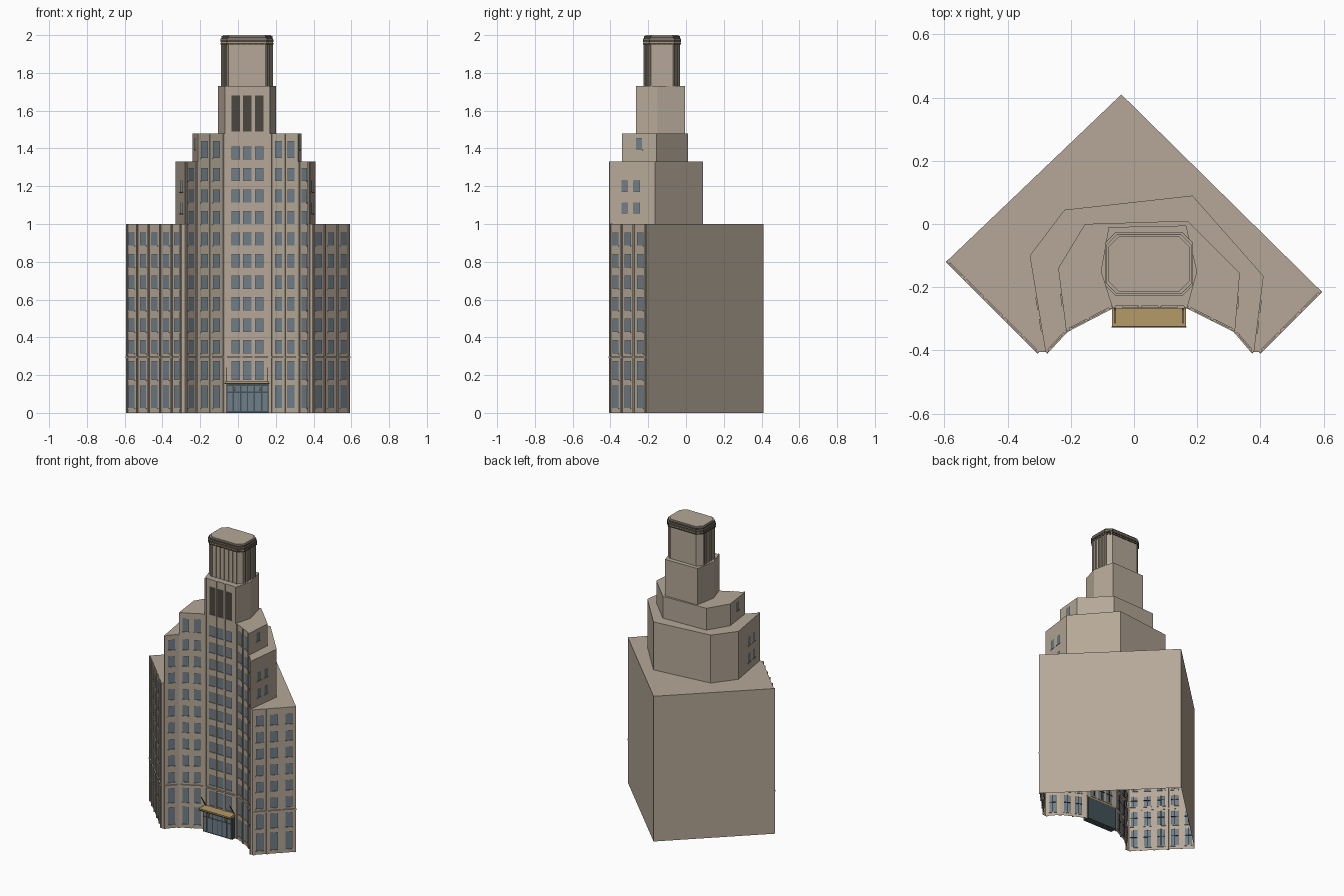
import bpy, bmesh, math
from mathutils import Matrix, Vector

cube = bpy.data.objects.get("Cube")
if cube:
    bpy.data.objects.remove(cube)


def material(name, rgb):
    m = bpy.data.materials.new(name)
    m.use_nodes = True
    m.diffuse_color = (*rgb, 1)
    m.node_tree.nodes["Principled BSDF"].inputs["Base Color"].default_value = (*rgb, 1)
    return m


STONE = material("warm stone", (0.46, 0.39, 0.31))
GLASS = material("blue grey glass", (0.16, 0.21, 0.25))
FRAME = material("dark frame", (0.07, 0.063, 0.052))
GOLD = material("canopy bronze", (0.46, 0.32, 0.14))
TEAL = material("entrance teal", (0.055, 0.085, 0.10))


def finish(bm, name, *mats):
    mesh = bpy.data.meshes.new(name)
    bm.to_mesh(mesh)
    bm.free()
    for m in mats:
        mesh.materials.append(m)
    ob = bpy.data.objects.new(name, mesh)
    bpy.context.scene.collection.objects.link(ob)
    return ob


# Repeated details are gathered into one mesh per kind
details = {}


def box(part, mat, M, lo, hi):
    bm = details.setdefault(part, (bmesh.new(), mat))[0]
    lo, hi = Vector(lo), Vector(hi)
    T = Matrix.Translation((lo + hi) / 2) @ Matrix.Diagonal((*(hi - lo), 1))
    bmesh.ops.create_cube(bm, size=1, matrix=M @ T)


def wall_frame(p, q):
    """Wall axes: x along the wall, y outward, z up; also the wall length."""
    a = Vector((*q, 0)) - Vector((*p, 0))
    length = a.length
    a /= length
    M = Matrix(((a.x, a.y, 0, p[0]), (a.y, -a.x, 0, p[1]), (0, 0, 1, 0), (0, 0, 0, 1)))
    return M, length


def prism(name, pts, z0, z1, skip=(), mat=STONE):
    """Open-bottomed block; edges in skip are left for window walls."""
    bm = bmesh.new()
    low = [bm.verts.new((*p, z0)) for p in pts]
    top = [bm.verts.new((*p, z1)) for p in pts]
    bm.faces.new(top)
    n = len(pts)
    for i in range(n):
        if i not in skip:
            j = (i + 1) % n
            bm.faces.new((low[i], low[j], top[j], top[i]))
    return finish(bm, name, mat)


def arch_corners(M, u0, u1, z1):
    """Stone corners that round off the head of an opening."""
    bm = details.setdefault("arch_heads", (bmesh.new(), STONE))[0]
    r, c = (u1 - u0) / 2, (u0 + u1) / 2
    for side in (-1, 1):
        arc = [(c + side * r * math.cos(t * math.pi / 12), z1 - r + r * math.sin(t * math.pi / 12))
               for t in range(7)]
        for a, b in zip(arc, arc[1:]):
            tri = [(c + side * r, z1), b, a] if side > 0 else [(c + side * r, z1), a, b]
            bm.faces.new([bm.verts.new(M @ Vector((u, -0.001, z))) for u, z in tri][::-1])


def dress(M, u0, u1, z0, z1, kind):
    """Bars, sill, arch and louvre slats of one opening."""
    c = (u0 + u1) / 2
    if kind == "louvre":
        for i in range(10):
            z = z0 + (i + 0.5) * (z1 - z0) / 10
            box("louvre_slats", STONE, M, (u0, -0.011, z - 0.002), (u1, -0.005, z + 0.002))
    else:
        zm = z0 + (z1 - z0) * 0.55
        box("window_bars", FRAME, M, (c - 0.002, -0.011, z0), (c + 0.002, -0.007, z1))
        box("window_bars", FRAME, M, (u0, -0.011, zm - 0.0015), (u1, -0.007, zm + 0.0015))
    if kind != "plain":
        arch_corners(M, u0, u1, z1)
    box("window_sills", STONE, M, (u0 - 0.003, -0.004, z0 - 0.005), (u1 + 0.003, 0.004, z0))


def window_wall(name, p, q, z0, z1, cols, width, rows, ribs=True):
    """Wall cut into a grid, with the window cells pushed in."""
    M, length = wall_frame(p, q)
    spans = [(c * length - width / 2, c * length + width / 2) for c in cols]
    us = [0, *[u for s in spans for u in s], length]
    zs = [z0, *[z for r in rows for z in r[:2]], z1]
    bm = bmesh.new()
    grid = [[bm.verts.new(M @ Vector((u, 0, z))) for u in us] for z in zs]
    glass, louvre = [], []
    for j in range(len(zs) - 1):
        for i in range(len(us) - 1):
            f = bm.faces.new((grid[j][i], grid[j][i + 1], grid[j + 1][i + 1], grid[j + 1][i]))
            if i % 2 and j % 2:
                kind = rows[j // 2][2]
                (louvre if kind == "louvre" else glass).append(f)
                dress(M, us[i], us[i + 1], zs[j], zs[j + 1], kind)
    bmesh.ops.inset_individual(bm, faces=glass + louvre, thickness=0.0003, depth=-0.012)
    ring = bmesh.ops.inset_individual(bm, faces=glass + louvre, thickness=0.003, depth=0)["faces"]
    for f in glass:
        f.material_index = 1
    for f in louvre + ring:
        f.material_index = 2
    finish(bm, name, STONE, GLASS, FRAME)
    # Piers between the window columns and a string course above the lower floors
    if ribs:
        gaps = [(a[1] + b[0]) / 2 for a, b in zip(spans, spans[1:])]
        for u in (0.006, *gaps, length - 0.006):
            box("wall_piers", STONE, M, (u - 0.005, -0.001, z0), (u + 0.005, 0.006, z1))
        box("string_course", STONE, M, (0, -0.001, 0.29), (length, 0.008, 0.299))


# Floor levels
LOWER = [(0.025, 0.145, "plain"), (0.175, 0.275, "plain")]


def floors(n):
    return [(0.315 + 0.114 * k, 0.385 + 0.114 * k, "plain") for k in range(n)]


# Plan of the concave front, left to right
A, B, C, D = (-0.30, -0.405), (-0.28, -0.405), (-0.215, -0.335), (-0.07, -0.26)
E, F, G, H = (0.17, -0.26), (0.32, -0.335), (0.38, -0.405), (0.395, -0.405)
R, K, L = (0.59, -0.21), (-0.04, 0.41), (-0.59, -0.115)
R2, L2 = (0.41, -0.165), (-0.33, -0.10)
R3, L3 = (0.335, -0.155), (-0.24, -0.14)

# Stepped masses
prism("main_block", [A, B, C, D, E, F, G, H, R, K, L], 0, 1.0, (1, 2, 3, 4, 5, 7, 10))
prism("lower_setback", [B, C, D, E, F, G, R2, (0.185, 0.09), (-0.22, 0.045), L2],
      1.0, 1.33, (0, 1, 2, 3, 4, 5, 9))
prism("middle_setback", [C, D, E, F, R3, (0.17, 0.01), (-0.155, 0), L3],
      1.33, 1.48, (0, 1, 2, 3, 7))
prism("upper_setback", [D, E, (0.20, -0.15), (0.165, -0.005), (-0.08, -0.01), (-0.105, -0.15)],
      1.48, 1.73, (0,))

# Outer wing walls
wing = LOWER + floors(6)
window_wall("left_wing_wall", L, A, 0, 1.0, [0.093, 0.302, 0.511, 0.72, 0.925], 0.046, wing)
window_wall("right_wing_wall", H, R, 0, 1.0, [0.165, 0.495, 0.835], 0.046, wing)

# Angled front walls, paired left and right
for side, (b, c, d) in (("left", (B, C, D)), ("right", (G, F, E))):
    left = side == "left"
    ends = (b, c) if left else (c, b)
    window_wall(side + "_corner_wall", *ends, 0, 1.33, [0.5], 0.046, LOWER + floors(9))
    ends = (c, d) if left else (d, c)
    cols = [0.26, 0.70] if left else [0.30, 0.74]
    window_wall(side + "_front_wall", *ends, 0, 1.48, cols, 0.042,
                LOWER + floors(9) + [(1.35, 1.44, "arch")])

# Central bay with arched louvres
window_wall("central_bay", D, E, 0, 1.73, [0.24, 0.5, 0.76], 0.045,
            [(0.175, 0.275, "arch")] + floors(10) + [(1.49, 1.68, "louvre")])

# Side walls of the setbacks
low_rows = [(1.055, 1.115, "plain"), (1.17, 1.23, "plain")]
high_rows = [(1.395, 1.455, "plain")]
window_wall("right_lower_side", G, R2, 1.0, 1.33, [0.33, 0.60], 0.034, low_rows, False)
window_wall("left_lower_side", L2, B, 1.0, 1.33, [0.50, 0.72], 0.034, low_rows, False)
window_wall("right_middle_side", F, R3, 1.33, 1.48, [0.48], 0.034, high_rows, False)
window_wall("left_middle_side", L3, C, 1.33, 1.48, [0.52], 0.034, high_rows, False)


# Crown tower
def octagon(grow):
    x0, x1, y0, y1, c = -0.083 - grow, 0.178 + grow, -0.218 - grow, -0.036 + grow, 0.033
    return [(x0 + c, y0), (x1 - c, y0), (x1, y0 + c), (x1, y1 - c),
            (x1 - c, y1), (x0 + c, y1), (x0, y1 - c), (x0, y0 + c)]


shaft = octagon(0)
prism("tower_shaft", shaft, 1.73, 1.955)
for i in range(8):
    if i == 4:
        continue
    M, length = wall_frame(shaft[i], shaft[(i + 1) % 8])
    n = max(2, round(length / 0.03))
    for k in range(n + 1):
        u = 0.004 + k * (length - 0.008) / n
        box("tower_ribs", STONE, M, (u - 0.004, -0.001, 1.73), (u + 0.004, 0.006, 1.955))
for name, grow, z0, z1, mat in (("cornice_base", 0.009, 1.95, 1.958, FRAME),
                                ("cornice_line", 0.007, 1.958, 1.964, GOLD),
                                ("cornice_band", 0.009, 1.964, 1.978, FRAME),
                                ("cornice_upper", 0.004, 1.978, 1.992, FRAME),
                                ("tower_roof", -0.003, 1.98, 2.0, STONE)):
    prism(name, octagon(grow), z0, z1, mat=mat)
prism("cornice_top", octagon(0.0085), 1.978, 1.981, mat=STONE)
prism("parapet_top", octagon(0.0035), 1.991, 1.994, mat=STONE)

# Entrance vestibule with glazed doors under a bronze canopy
I = Matrix.Identity(4)
box("vestibule", TEAL, I, (-0.062, -0.295, 0), (0.162, -0.25, 0.152))
for x0, x1 in ((-0.056, -0.030), (-0.022, 0.010), (0.018, 0.048), (0.052, 0.082),
               (0.090, 0.122), (0.130, 0.156)):
    box("door_glass", GLASS, I, (x0, -0.298, 0.01), (x1, -0.294, 0.105))
    box("transom_glass", GLASS, I, (x0, -0.298, 0.112), (x1, -0.294, 0.143))
for x in (-0.015, 0.115):
    box("entrance_lamps", GOLD, I, (x - 0.005, -0.309, 0.115), (x + 0.005, -0.298, 0.135))
box("canopy", GOLD, I, (-0.07, -0.325, 0.152), (0.165, -0.255, 0.166))
box("canopy_trim", FRAME, I, (-0.071, -0.327, 0.153), (0.166, -0.324, 0.158))
for x in (-0.06, 0.155):
    M = Matrix.Translation((x, -0.288, 0.202)) @ Matrix.Rotation(math.atan2(-0.05, 0.075), 4, "X").inverted()
    box("canopy_rods", FRAME, M, (-0.002, -0.002, -0.046), (0.002, 0.002, 0.046))

for part, (bm, mat) in details.items():
    bmesh.ops.recalc_face_normals(bm, faces=bm.faces) if part != "arch_heads" else None
    finish(bm, part, mat)
